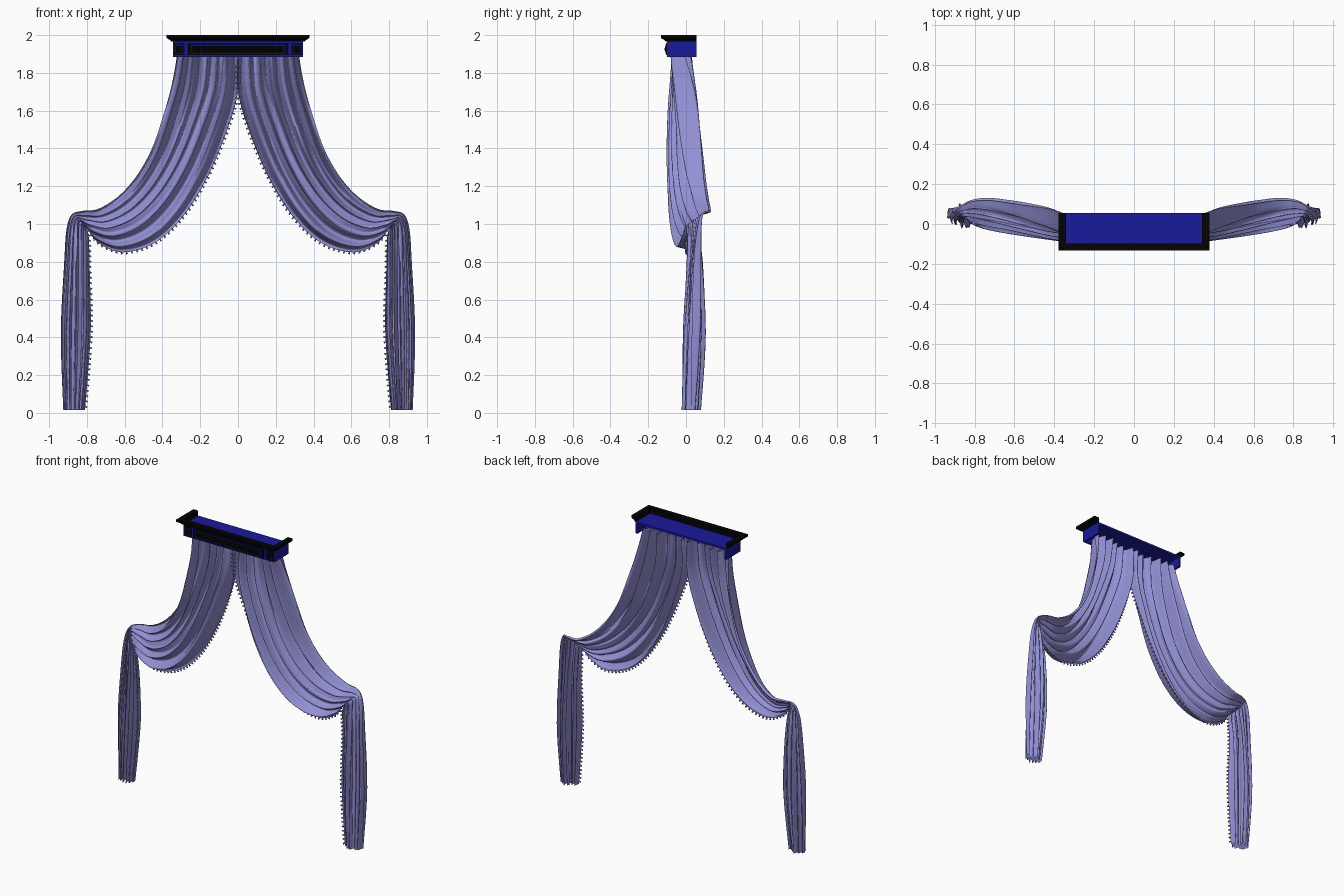
import bpy, bmesh, math
from mathutils import Vector

old_cube = bpy.data.objects.get("Cube")
if old_cube:
    bpy.data.objects.remove(old_cube, do_unlink=True)


def make_material(name, colour):
    mat = bpy.data.materials.new(name)
    mat.use_nodes = True
    mat.diffuse_color = (*colour, 1)
    mat.node_tree.nodes["Principled BSDF"].inputs["Base Color"].default_value = (*colour, 1)
    return mat


LILAC = make_material("lilac_cloth", (0.29, 0.28, 0.66))
BLUE = make_material("deep_blue_paint", (0.01, 0.01, 0.34))
BLACK = make_material("black_carving", (0.001, 0.001, 0.001))


def finish(bm, name, material, smooth=False, mirror=False):
    mesh = bpy.data.meshes.new(name)
    bmesh.ops.recalc_face_normals(bm, faces=bm.faces)
    bm.to_mesh(mesh)
    bm.free()
    mesh.materials.append(material)
    obj = bpy.data.objects.new(name, mesh)
    bpy.context.collection.objects.link(obj)
    if mirror:
        mod = obj.modifiers.new("mirror_sides", 'MIRROR')
        mod.use_mirror_merge = False
    if smooth:
        for poly in mesh.polygons:
            poly.use_smooth = True
    return obj


def add_box(bm, low, high):
    low, high = Vector(low), Vector(high)
    verts = bmesh.ops.create_cube(bm, size=1)["verts"]
    bmesh.ops.scale(bm, vec=high - low, verts=verts)
    bmesh.ops.translate(bm, vec=(low + high) / 2, verts=verts)


def box(name, low, high, material, mirror=False):
    bm = bmesh.new()
    add_box(bm, low, high)
    return finish(bm, name, material, mirror=mirror)


# Curtain guides: outer edge point, inner edge point, fold depth
GUIDES = [
    ((.32, -.02, 1.91), (.0, -.035, 1.91), .06),
    ((.35, .01, 1.74), (.0, -.05, 1.7), .06),
    ((.4, .035, 1.56), (.06, -.06, 1.49), .057),
    ((.46, .055, 1.39), (.16, -.065, 1.25), .05),
    ((.54, .075, 1.25), (.29, -.06, 1.04), .042),
    ((.635, .1, 1.145), (.44, -.05, .9), .032),
    ((.74, .12, 1.08), (.61, -.035, .85), .025),
    ((.82, .115, 1.07), (.74, -.02, .9), .018),
    ((.88, .085, 1.05), (.8, 0, .98), .015),
    ((.908, .07, .97), (.79, .015, .93), .025),
    ((.92, .06, .8), (.785, .035, .75), .042),
    ((.938, .05, .42), (.78, .035, .42), .06),
    ((.925, .03, .015), (.81, .02, .015), .05),
]
TIE = 8  # guide row where the cloth is gathered


def spline(values, t):
    i = min(int(t), len(values) - 2)
    f = t - i
    a, b, c, d = (values[max(0, min(len(values) - 1, i + k))] for k in (-1, 0, 1, 2))
    return b + (c - a) * (f / 2) + (a * 2 - b * 5 + c * 4 - d) * (f * f / 2) \
        + (b * 3 - a - c * 3 + d) * (f ** 3 / 2)


OUTER = [Vector(g[0]) for g in GUIDES]
INNER = [Vector(g[1]) for g in GUIDES]
DEPTH = [g[2] for g in GUIDES]


def cloth_point(u, t):
    """u runs from outer edge to inner edge, t runs down the cloth."""
    point = spline(OUTER, t).lerp(spline(INNER, t), u)
    tail = max(0, min(1, t - TIE))
    drape = math.sin(math.pi * min(1, t / TIE))
    swag = drape * math.sin(math.pi * u)
    phase = 2 * math.pi * (6.5 * u - u * u + .12 * math.sin(9 * u + t * .5))
    depth = spline(DEPTH, t) * (.75 + .25 * math.sin(7 * u + t * .4))
    fold = math.sin(phase) + .25 * math.sin(2.3 * phase + t * .6)
    point.y += depth * fold * .9 - .05 * swag
    # the hem of the swag curls back under itself
    point.y += drape * .04 * max(0, (u - .82) / .18) ** 2
    point.x += tail * .008 * math.cos(phase * 2) * math.sin(math.pi * u)
    point.z += (1 - tail) * swag * .014 * math.cos(phase)
    return point


# Draped cloth panels
COLUMNS, ROWS = 110, 96
bm = bmesh.new()
grid = [[bm.verts.new(cloth_point(c / COLUMNS, r / ROWS * (len(GUIDES) - 1)))
         for c in range(COLUMNS + 1)] for r in range(ROWS + 1)]
for upper, lower in zip(grid, grid[1:]):
    for c in range(COLUMNS):
        bm.faces.new((upper[c], upper[c + 1], lower[c + 1], lower[c]))
finish(bm, "curtain_panels", LILAC, smooth=True, mirror=True)

# Small tassels, evenly spaced along the inner hem
bm = bmesh.new()
last = cloth_point(1, .3)
for step in range(1200):
    t = .3 + step / 1200 * (len(GUIDES) - 1.3)
    spot = cloth_point(1, t)
    if (spot - last).length < .027:
        continue
    last = spot
    out = spline(INNER, t) - spline(OUTER, t)
    out.y = 0
    out = (out.normalized() + Vector((0, 0, -.4))).normalized()
    verts = bmesh.ops.create_cone(bm, cap_ends=True, segments=6, radius1=.006,
                                  radius2=.003, depth=.016)["verts"]
    turn = Vector((0, 0, -1)).rotation_difference(out).to_matrix()
    bmesh.ops.rotate(bm, cent=(0, 0, 0), matrix=turn, verts=verts)
    bmesh.ops.translate(bm, vec=spot + out * .003, verts=verts)
finish(bm, "hem_tassels", LILAC, mirror=True)

# Pelmet box, open at the back and below
W, FRONT, BACK, LOW, TOP = .345, -.1, .055, 1.885, 1.965
box("pelmet_front_board", (-W, FRONT, LOW), (W, FRONT + .014, TOP), BLUE)
box("pelmet_side_boards", (W - .014, FRONT, LOW), (W, BACK, TOP), BLUE, mirror=True)
box("pelmet_top_board", (-W, FRONT, TOP - .014), (W, BACK, TOP), BLUE)

# Crown moulding swept round the front and both ends
PROFILE = [(-.003, TOP), (.008, TOP), (.014, 1.974), (.033, 1.984), (.033, 2), (-.003, 2)]
PATH = [(-W, BACK, -1, 0), (-W, FRONT, -1, -1), (W, FRONT, 1, -1), (W, BACK, 1, 0)]
bm = bmesh.new()
rings = [[bm.verts.new((x + dx * o, y + dy * o, z)) for o, z in PROFILE]
         for x, y, dx, dy in PATH]
for a, b in zip(rings, rings[1:]):
    for i in range(len(PROFILE)):
        j = (i + 1) % len(PROFILE)
        bm.faces.new((a[i], a[j], b[j], b[i]))
bm.faces.new(rings[0])
bm.faces.new(rings[-1])
finish(bm, "crown_moulding", BLACK)

# Carved plates on the front board
PLATE = FRONT - .006
box("centre_plate", (-.268, PLATE, 1.894), (.268, FRONT, 1.958), BLACK)
box("end_plates", (.284, PLATE, 1.894), (.338, FRONT, 1.958), BLACK, mirror=True)


def frame(name, x0, x1, z0, z1, mirror=False):
    bm = bmesh.new()
    y, w = PLATE - .003, .003
    for a, b, c, d in ((x0, x1, z0, z0 + w), (x0, x1, z1 - w, z1),
                       (x0, x0 + w, z0, z1), (x1 - w, x1, z0, z1)):
        add_box(bm, (a, y, c), (b, PLATE, d))
    finish(bm, name, BLUE, mirror=mirror)


frame("centre_frame", -.25, .25, 1.903, 1.949)
frame("end_frames", .291, .331, 1.903, 1.949, mirror=True)

# Carved bosses in the plates
bm = bmesh.new()
for x, radius in [(-.311, .015), (.311, .015)] + [(i * .036, .013) for i in range(-6, 7)]:
    verts = bmesh.ops.create_uvsphere(bm, u_segments=12, v_segments=8, radius=radius)["verts"]
    bmesh.ops.scale(bm, vec=(1, .5, 1), verts=verts)
    bmesh.ops.translate(bm, vec=(x, PLATE, 1.926), verts=verts)
finish(bm, "carved_bosses", BLACK, smooth=True)
